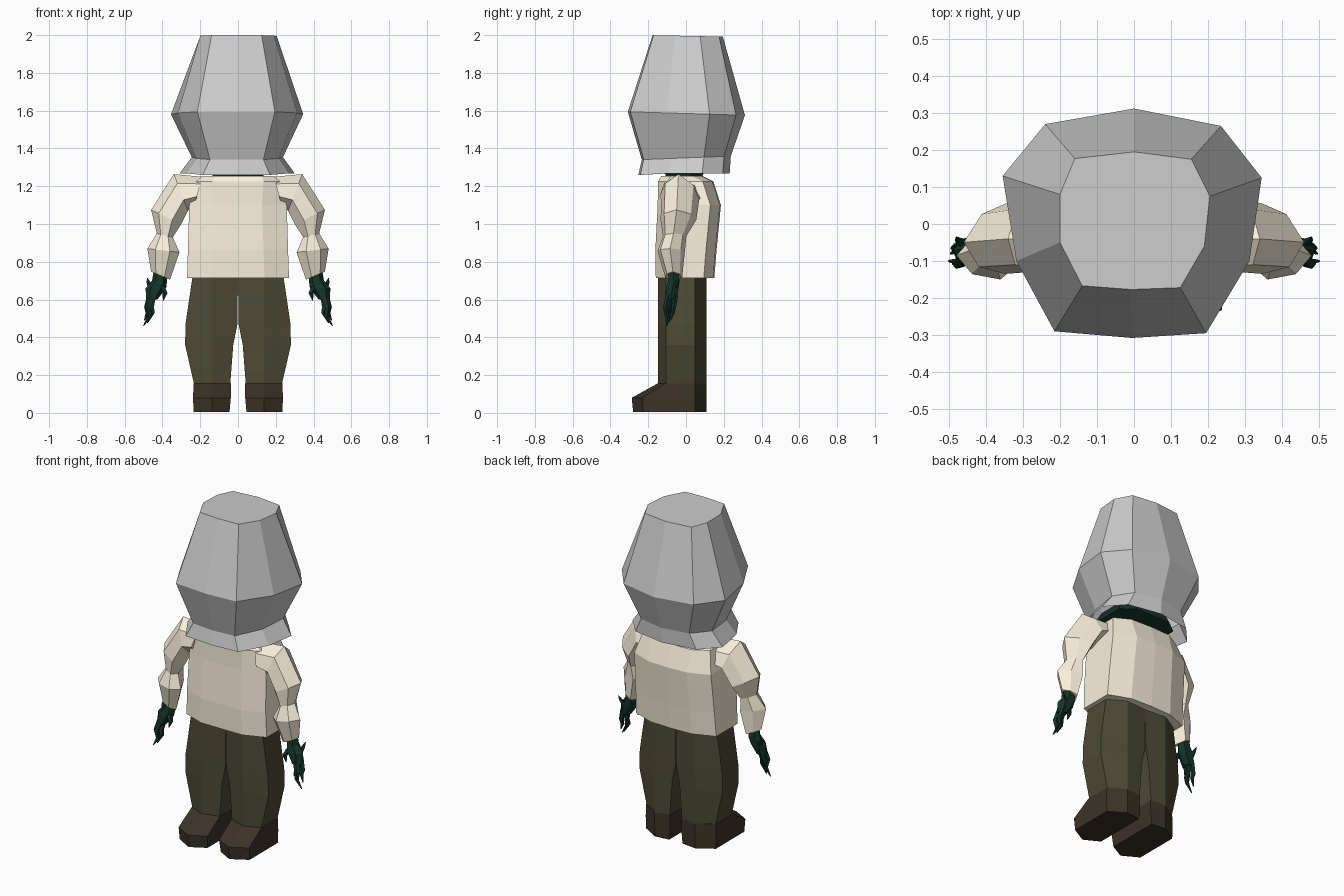
import bpy, bmesh, math


def material(name, rgb):
    m = bpy.data.materials.new(name)
    m.diffuse_color = (*rgb, 1)
    return m


CREAM = material("cream cloth", (0.95, 0.87, 0.71))
OLIVE = material("olive cloth", (0.075, 0.068, 0.035))
LEATHER = material("brown leather", (0.045, 0.033, 0.021))
GREEN = material("dark green", (0.007, 0.034, 0.021))


def loft(name, rings, mat=None, side=1, bottom=True, top=True):
    """Skin a list of equal-length point rings; side=-1 mirrors in x."""
    bm = bmesh.new()
    vr = [[bm.verts.new((p[0] * side, p[1], p[2])) for p in r] for r in rings]
    n = len(vr[0])
    for a, b in zip(vr, vr[1:]):
        for i in range(n):
            j = (i + 1) % n
            bm.faces.new((a[i], a[j], b[j], b[i]))
    if bottom:
        bm.faces.new(vr[0])
    if top:
        bm.faces.new(vr[-1])
    bmesh.ops.recalc_face_normals(bm, faces=bm.faces)
    me = bpy.data.meshes.new(name)
    bm.to_mesh(me)
    bm.free()
    ob = bpy.data.objects.new(name, me)
    bpy.context.collection.objects.link(ob)
    if mat:
        me.materials.append(mat)
    return ob


def octagon(x0, x1, y0, y1, z, cx, cy):
    """Box outline with corners chamfered by cx, cy."""
    return [(x0, y0 + cy, z), (x0 + cx, y0, z), (x1 - cx, y0, z), (x1, y0 + cy, z),
            (x1, y1 - cy, z), (x1 - cx, y1, z), (x0 + cx, y1, z), (x0, y1 - cy, z)]


def leg_ring(x0, x1, y0, y1, z, inner, outer):
    """Six-sided leg outline with a ridge down front and back."""
    return [(x0, y0 + inner, z), (0.137, y0, z), (x1, y0 + outer, z),
            (x1, y1 - 0.06, z), (0.137, y1, z), (x0, y1 - 0.01, z)]


def tube(name, path, mat, side, n=6):
    """Tapered limb from (x, y, z, rx, ry) stations with level rings."""
    rings = [[(x + rx * math.cos(2 * math.pi * k / n), y + ry * math.sin(2 * math.pi * k / n), z)
              for k in range(n)] for x, y, z, rx, ry in path]
    return loft(name, rings, mat, side)


# Metal bucket over the head: uneven ten-sided outline, open below
wide = [(-0.355, 0.13), (-0.24, 0.27), (0, 0.312), (0.235, 0.265), (0.345, 0.125),
        (0.312, -0.10), (0.195, -0.295), (-0.005, -0.308), (-0.215, -0.29), (-0.318, -0.10)]
crown = [(-0.20, 0.08), (-0.16, 0.177), (0, 0.195), (0.155, 0.175), (0.205, 0.075),
         (0.19, -0.06), (0.125, -0.172), (-0.007, -0.177), (-0.14, -0.167), (-0.2, -0.05)]
loft("bucket", [
    [(x * 0.87, y * 0.78 - 0.012, 1.268 - 0.008 * (y < -0.2)) for x, y in wide],
    [(x * 0.69, y * 0.76, 1.35 + 0.03 * y) for x, y in wide],
    [(x, y, 1.585 - 0.03 * y) for x, y in wide],
    [(x, y, min(2.0, 1.996 - 0.02 * y)) for x, y in crown]], bottom=False)

# Neck and jaw under the bucket
loft("neck", [octagon(-w, w, y0, y1, z, w * 0.4, 0.06) for w, y0, y1, z in
              [(0.13, -0.10, 0.08, 1.22), (0.135, -0.11, 0.09, 1.265),
               (0.195, -0.17, 0.165, 1.285), (0.165, -0.14, 0.14, 1.35)]], GREEN)

# Shirt body with a hunched back, creased down the centre
shirt = []
for w, y0, y1, z, c in [(0.27, -0.16, 0.15, 0.715, 0.13), (0.265, -0.162, 0.162, 0.865, 0.13),
                        (0.258, -0.15, 0.185, 1.10, 0.13), (0.225, -0.148, 0.145, 1.225, 0.09),
                        (0.185, -0.13, 0.085, 1.255, 0.06)]:
    ring = octagon(-w, w, y0, y1 - 0.006, z, c, 0.05)
    ring.insert(6, (0, y1, z))
    shirt.append(ring)
loft("shirt", shirt, CREAM)

# Sleeve stations: inner xz, outer xz, y centre, y half-depth
sleeve = [((0.23, 1.10), (0.19, 1.25), -0.03, 0.11),
          ((0.265, 1.07), (0.34, 1.264), -0.03, 0.10),
          ((0.30, 1.00), (0.46, 1.075), -0.04, 0.095),
          ((0.345, 0.93), (0.43, 0.95), -0.06, 0.062),
          ((0.31, 0.85), (0.48, 0.87), -0.078, 0.072),
          ((0.36, 0.705), (0.46, 0.748), -0.065, 0.045)]


def sleeve_ring(a, b, y, r):
    """Skewed hexagon: folds lean forward inside, back outside."""
    steps = [(0, -0.4), (0.3, -1), (0.75, -0.8), (1, -0.1), (0.7, 0.7), (0.3, 1)]
    return [(a[0] + (b[0] - a[0]) * t, y + r * s, a[1] + (b[1] - a[1]) * t) for t, s in steps]


# Fingers, thumb and ragged spurs
digits = [
    [(0.455, -0.09, 0.63, 0.022, 0.018), (0.475, -0.108, 0.56, 0.018, 0.014),
     (0.468, -0.102, 0.51, 0.013, 0.011), (0.50, -0.10, 0.46, 0.003, 0.003)],
    [(0.45, -0.07, 0.63, 0.022, 0.016), (0.458, -0.085, 0.56, 0.016, 0.014),
     (0.45, -0.09, 0.53, 0.012, 0.011), (0.48, -0.09, 0.475, 0.003, 0.003)],
    [(0.46, -0.055, 0.63, 0.02, 0.015), (0.482, -0.065, 0.56, 0.015, 0.013),
     (0.478, -0.07, 0.53, 0.011, 0.011), (0.495, -0.08, 0.49, 0.003, 0.003)],
    [(0.405, -0.085, 0.67, 0.02, 0.016), (0.385, -0.098, 0.635, 0.014, 0.014),
     (0.395, -0.10, 0.595, 0.003, 0.003)],
    [(0.455, -0.055, 0.66, 0.022, 0.015), (0.472, -0.045, 0.69, 0.012, 0.01),
     (0.48, -0.035, 0.715, 0.002, 0.002)]]

for side, tag in ((1, "right"), (-1, "left")):
    loft(tag + "_sleeve", [sleeve_ring(*s) for s in sleeve], CREAM, side)
    tube(tag + "_palm", [(0.41, -0.065, 0.76, 0.035, 0.028), (0.415, -0.065, 0.70, 0.04, 0.034),
                         (0.435, -0.072, 0.66, 0.054, 0.038), (0.457, -0.08, 0.60, 0.03, 0.034)],
         GREEN, side)
    for i, d in enumerate(digits):
        tube(f"{tag}_digit_{i + 1}", d, GREEN, side, 5)
    # Baggy trouser leg
    loft(tag + "_leg", [leg_ring(a, b, -0.147, 0.108, z, 0.03, 0.04) for a, b, z in
                        [(0.042, 0.23, 0.14), (0.025, 0.28, 0.36), (0.003, 0.278, 0.47),
                         (0.0, 0.238, 0.74)]], OLIVE, side)
    # Boot with sloped toe
    loft(tag + "_boot", [leg_ring(a, b, y, 0.108, z, i, o) for a, b, y, z, i, o in
                         [(0.045, 0.235, -0.28, 0.004, 0.05, 0.055),
                          (0.038, 0.238, -0.287, 0.08, 0.05, 0.055),
                          (0.038, 0.235, -0.152, 0.155, 0.03, 0.04)]], LEATHER, side)
